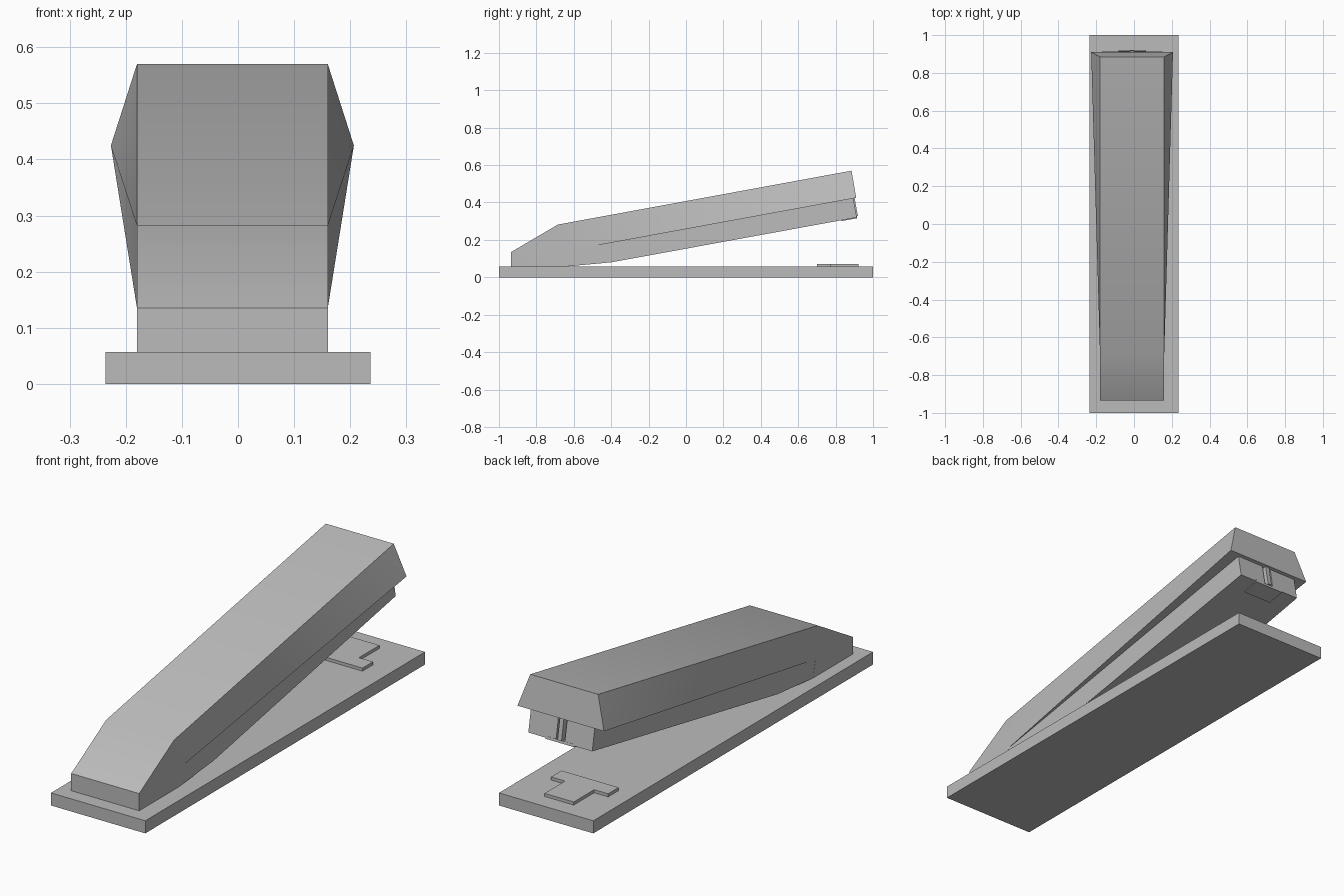
import bpy, bmesh, math
from mathutils import Matrix, Vector

cube = bpy.data.objects.get("Cube")
if cube:
    bpy.data.objects.remove(cube)

CX = -0.01                      # centre line of the arm
TILT = math.atan2(0.24, 1.315)  # slope of the raised arm

grey = bpy.data.materials.new("plain grey")
grey.use_nodes = True
grey.diffuse_color = (0.5, 0.5, 0.5, 1)
grey.node_tree.nodes["Principled BSDF"].inputs["Base Color"].default_value = (0.5, 0.5, 0.5, 1)


def finish(name, bm, smooth=False):
    bmesh.ops.recalc_face_normals(bm, faces=bm.faces)
    mesh = bpy.data.meshes.new(name)
    bm.to_mesh(mesh)
    bm.free()
    obj = bpy.data.objects.new(name, mesh)
    bpy.context.collection.objects.link(obj)
    mesh.materials.append(grey)
    if smooth:
        bpy.ops.object.select_all(action="DESELECT")
        obj.select_set(True)
        bpy.context.view_layer.objects.active = obj
        bpy.ops.object.shade_smooth_by_angle(angle=math.radians(25))
    return obj


def box(name, centre, size, tilt=0):
    bm = bmesh.new()
    bmesh.ops.create_cube(bm, size=1, matrix=Matrix.Translation(centre)
                          @ Matrix.Rotation(tilt, 4, "X")
                          @ Matrix.Diagonal((*size, 1)))
    return finish(name, bm)


def shell(name, profile, side_faces, smooth=False):
    """Profile points are (y, z, half width); sides are mirrored and bridged."""
    bm = bmesh.new()
    sides = [[bm.verts.new((CX + s * w, y, z)) for y, z, w in profile] for s in (-1, 1)]
    for side in sides:
        for face in side_faces:
            bm.faces.new([side[i] for i in face])
    left, right = sides
    n = len(profile)
    for i in range(n):
        j = (i + 1) % n
        bm.faces.new((left[i], left[j], right[j], right[i]))
    return finish(name, bm, smooth)


# Flat base
box("base", (0, 0, 0.0285), (0.472, 2, 0.057))

# Raised T-shaped anvil on the base
box("anvil_bar", (CX, 0.7375, 0.062), (0.286, 0.075, 0.018))
box("anvil_stem", (CX, 0.8475, 0.062), (0.146, 0.147, 0.018))

# Top cover, flaring outward toward the back
shell("top_cover", [
    (-0.935, 0.057, 0.17), (-0.935, 0.135, 0.17), (-0.685, 0.282, 0.17),
    (0.885, 0.57, 0.17), (0.91, 0.425, 0.2165), (-0.67, 0.135, 0.17),
    (-0.65, 0.057, 0.17)],
    [(0, 1, 5, 6), (1, 2, 5), (2, 4, 5), (2, 3, 4)], smooth=True)

# Staple magazine below the cover
magazine = shell("magazine", [
    (-0.68, 0.058, 0.17), (-0.64, 0.058, 0.17), (-0.40, 0.08, 0.169),
    (0.913, 0.32, 0.16), (0.893, 0.43, 0.16), (-0.68, 0.142, 0.169)],
    [(0, 1, 2, 5), (2, 3, 4, 5)])

# Slot cut in the back of the magazine
cutter = box("slot_cutter", (CX, 0.905, 0.37), (0.044, 0.05, 0.3), TILT)
cutter.hide_render = True
cut = magazine.modifiers.new("slot", "BOOLEAN")
cut.object = cutter
cut.solver = "EXACT"
bpy.ops.object.select_all(action="DESELECT")
magazine.select_set(True)
bpy.context.view_layer.objects.active = magazine
bpy.ops.object.modifier_apply(modifier=cut.name)
bpy.data.objects.remove(cutter)

# Driver blade in the slot and the staple guide plate underneath
box("driver_blade", (CX, 0.895, 0.375), (0.02, 0.03, 0.1), TILT)
box("guide_plate", (CX, 0.872, 0.314), (0.146, 0.085, 0.012), TILT)
